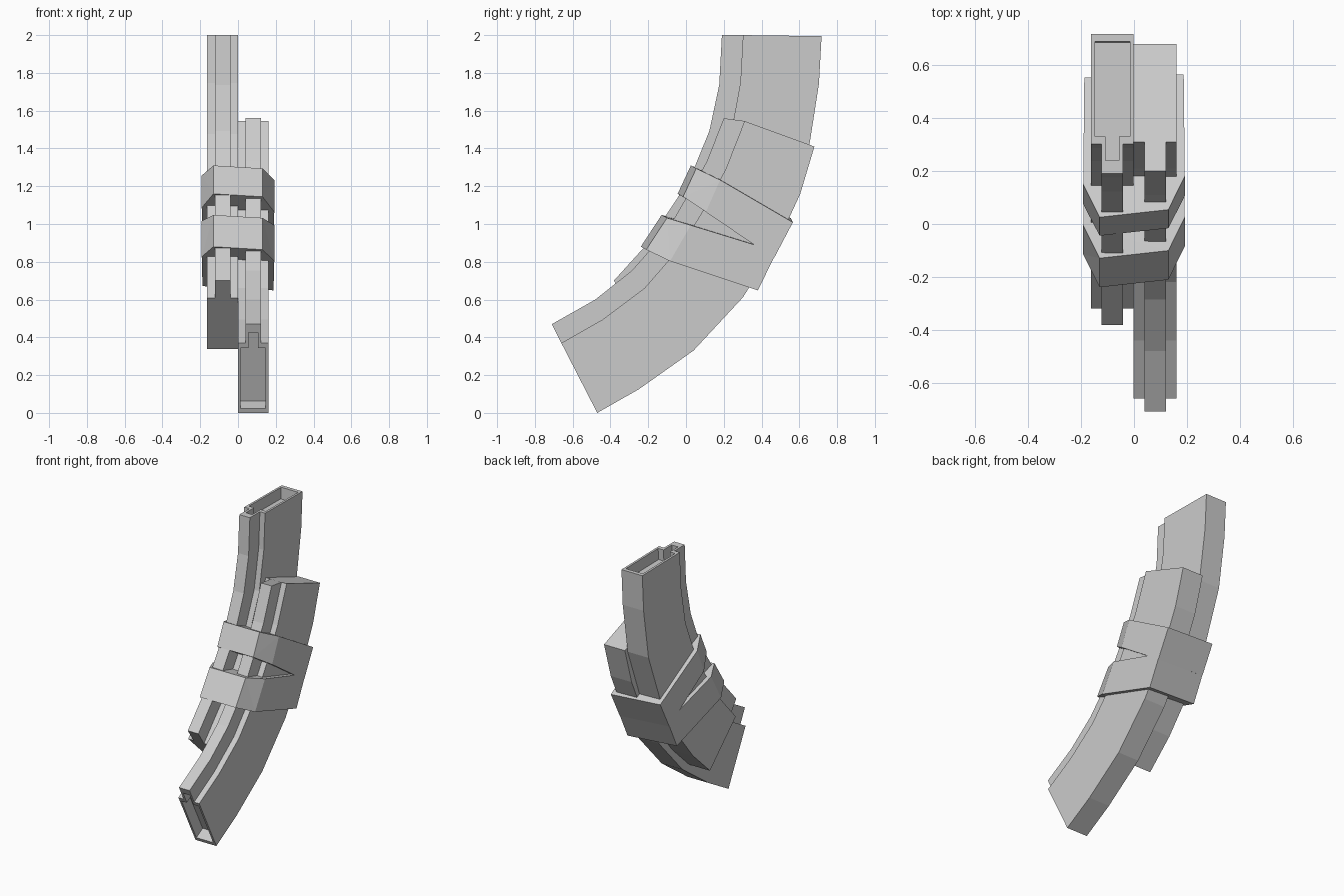
import bpy, bmesh
from mathutils import Vector, Matrix

if "Cube" in bpy.data.objects:
    bpy.data.objects.remove(bpy.data.objects["Cube"])

# Stations along the curved casing: rib edge, body front edge, back edge as (y, z)
STATIONS = [
    ((-.71, .47), (-.66, .37), (-.47, .00)),
    ((-.48, .60), (-.44, .495), (-.25, .125)),
    ((-.285, .755), (-.22, .66), (.04, .33)),
    ((-.10, .965), (-.02, .89), (.30, .61)),
    ((.025, 1.18), (.12, 1.12), (.485, .90)),
    ((.11, 1.33), (.21, 1.29), (.605, 1.16)),
    ((.20, 1.56), (.31, 1.545), (.68, 1.41)),
]
BODY, RIB = .081, .041


def finish(name, bm):
    bmesh.ops.recalc_face_normals(bm, faces=bm.faces)
    mesh = bpy.data.meshes.new(name)
    bm.to_mesh(mesh)
    bm.free()
    ob = bpy.data.objects.new(name, mesh)
    bpy.context.collection.objects.link(ob)
    return ob


def loft(bm, loops):
    """Skin between loops of points and cap both ends."""
    rings = [[bm.verts.new(p) for p in loop] for loop in loops]
    n = len(rings[0])
    for a, b in zip(rings, rings[1:]):
        for i in range(n):
            j = (i + 1) % n
            bm.faces.new((a[i], a[j], b[j], b[i]))
    bm.faces.new(rings[0])
    bm.faces.new(rings[-1])


def section(rib, front, back, wide, narrow):
    """T-shaped outline: narrow rib in front, wide body behind."""
    side = [(narrow, rib), (narrow, front), (wide, front), (wide, back)]
    pts = side + [(-x, p) for x, p in reversed(side)]
    return [Vector((x, p[0], p[1])) for x, p in pts]


def casing(name, matrix):
    st = [[Vector(p) for p in s] for s in STATIONS]
    rib, front, back = st[0]
    n = (back - front).normalized()
    t = (st[1][2] - back).normalized() * .08
    # recessed mouth, then the outer skin to the closed end
    lip = [rib + n * .05, front + n * .03, back - n * .027]
    loops = [section(*[p + t for p in lip], .066, .025),
             section(*lip, .066, .025)]
    loops += [section(*s, BODY, RIB) for s in st]
    bm = bmesh.new()
    loft(bm, loops)
    bm.transform(matrix)
    return finish(name, bm)


# Two casings, the second turned end for end about an axis in the side plane
casing("right_casing", Matrix.Translation((.08, 0, 0)))
axis = Vector((0, .85, -.527)).normalized()
pivot = Vector((0, -.26, 1.235))
turn = (Matrix.Translation(pivot + Vector((-.082, -.035, .022)))
        @ Matrix.Rotation(3.14159265, 4, axis) @ Matrix.Translation(-pivot))
casing("left_casing", turn)


def band(name, top, bottom):
    """Six-sided wrap, slightly skewed; each edge is front, middle, back (y, z)."""
    bm = bmesh.new()
    loops = []
    for edge in (top, bottom):
        loop = []
        for sx in (1, -1):
            pts = []
            for w, k, (y, z) in zip((.13, .192, .188), (.11, .08, .03), edge):
                x = w * sx
                pts.append(Vector((x, y + k * x, z - .06 * x)))
            loop += pts if sx == 1 else pts[::-1]
        loops.append(loop)
    loft(bm, loops)
    bmesh.ops.triangulate(bm, faces=bm.faces)
    return finish(name, bm)


# Wraps that hold the casings together
band("upper_band",
     ((.04, 1.302), (.165, 1.245), (.56, 1.02)),
     ((-.03, 1.152), (.09, 1.075), (.46, .83)))
band("lower_band",
     ((-.115, 1.04), (.01, 1.005), (.475, .865)),
     ((-.225, .872), (-.10, .815), (.375, .66)))
